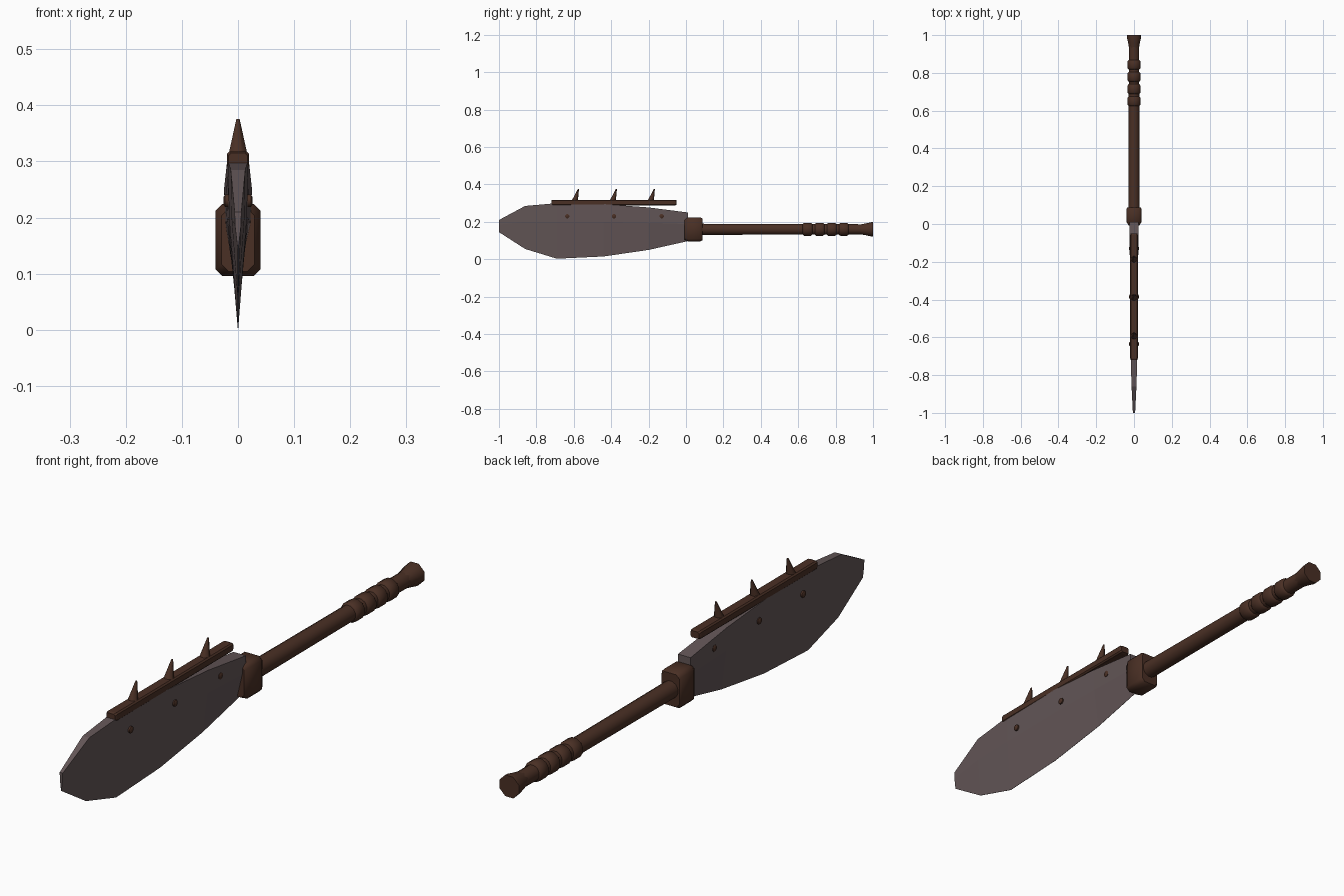
import bpy, bmesh, math
from mathutils import Vector

cube = bpy.data.objects.get("Cube")
if cube:
    bpy.data.objects.remove(cube, do_unlink=True)


def material(name, color):
    m = bpy.data.materials.new(name)
    m.use_nodes = True
    m.diffuse_color = (*color, 1)
    bsdf = m.node_tree.nodes["Principled BSDF"]
    bsdf.inputs["Base Color"].default_value = (*color, 1)
    bsdf.inputs["Roughness"].default_value = 0.8
    return m


steel = material("dull steel", (0.125, 0.093, 0.095))
wood = material("dark wood", (0.068, 0.029, 0.018))


def loft(name, rings, mat, smooth=None):
    """Skin a list of equal-length point rings and cap both ends."""
    bm = bmesh.new()
    loops = [[bm.verts.new(p) for p in ring] for ring in rings]
    n = len(loops[0])
    for a, b in zip(loops, loops[1:]):
        for i in range(n):
            j = (i + 1) % n
            bm.faces.new((a[i], a[j], b[j], b[i]))
    bm.faces.new(loops[0])
    bm.faces.new(loops[-1])
    bmesh.ops.recalc_face_normals(bm, faces=bm.faces)
    mesh = bpy.data.meshes.new(name)
    bm.to_mesh(mesh)
    bm.free()
    obj = bpy.data.objects.new(name, mesh)
    bpy.context.collection.objects.link(obj)
    mesh.materials.append(mat)
    if smooth:
        bpy.ops.object.select_all(action='DESELECT')
        obj.select_set(True)
        bpy.context.view_layer.objects.active = obj
        bpy.ops.object.shade_smooth_by_angle(angle=math.radians(smooth))
    return obj


def circle(center, axis, radius, sides):
    """Ring of points around an axis."""
    axis = Vector(axis).normalized()
    u = axis.cross(Vector((0, 0, 1)) if abs(axis.z) < 0.7 else Vector((0, 1, 0))).normalized()
    v = axis.cross(u)
    angles = [math.tau * (i + 0.5) / sides for i in range(sides)]
    return [Vector(center) + radius * (math.cos(t) * u + math.sin(t) * v) for t in angles]


def chamfered(y, z, w, h, c):
    """Rectangle with cut corners, standing across y."""
    pts = [(w, h - c), (w - c, h), (c - w, h), (-w, h - c),
           (-w, c - h), (c - w, -h), (w - c, -h), (w, c - h)]
    return [(px, y, z + pz) for px, pz in pts]


AXIS = 0.16   # height of the handle

# Blade: wedge section with a flat spine (y, top, ridge, bottom, half width)
stations = [(-1.0, 0.21, 0.185, 0.145, 0.006), (-0.86, 0.285, 0.2, 0.055, 0.013),
            (-0.69, 0.3, 0.2, 0.003, 0.018), (-0.44, 0.295, 0.2, 0.015, 0.02),
            (-0.2, 0.277, 0.195, 0.05, 0.022), (0.01, 0.25, 0.188, 0.097, 0.025)]
loft("blade", [[(w, y, top), (w * 0.88, y, mid), (0.0005, y, low),
                (-0.0005, y, low), (-w * 0.88, y, mid), (-w, y, top)]
               for y, top, mid, low, w in stations], steel)

# Collar joining blade and handle
loft("collar", [chamfered(y, AXIS, w, h, 0.012) for y, w, h in
                ((-0.007, 0.029, 0.056), (0.012, 0.04, 0.064),
                 (0.078, 0.04, 0.064), (0.088, 0.035, 0.058))], wood, 50)

# Handle shaft and flared pommel
loft("shaft", [circle((0, y, AXIS), (0, 1, 0), r, 12) for y, r in
               ((0.07, 0.031), (0.3, 0.03), (0.96, 0.028))], wood, 40)
loft("pommel", [circle((0, y, AXIS), (0, 1, 0), r, 8) for y, r in
                ((0.93, 0.028), (0.96, 0.034), (0.99, 0.041), (1.0, 0.041))], wood, 50)

# Grip rings
for i in range(4):
    y = 0.65 + i * 0.0645
    loft(f"grip_ring_{i + 1}", [circle((0, y + d, AXIS), (0, 1, 0), r, 12) for d, r in
                                ((-0.026, 0.029), (-0.018, 0.036),
                                 (0.018, 0.036), (0.026, 0.029))], wood, 50)

# Rail along the spine
loft("spine_rail", [chamfered(y, 0.303, w, h, 0.005) for y, w, h in
                    ((-0.72, 0.017, 0.012), (-0.712, 0.02, 0.015),
                     (-0.058, 0.02, 0.015), (-0.05, 0.017, 0.012))], wood)

# Spikes leaning back along the rail
for i in range(3):
    y = -0.597 + i * 0.203
    loft(f"spike_{i + 1}", [circle((0, y, 0.305), (0, 0, 1), 0.02, 8),
                            circle((0, y + 0.022, 0.376), (0, 0, 1), 0.003, 8)], wood, 50)

# Studs on both faces of the blade
for side, label in ((1, "left"), (-1, "right")):
    for i, y in enumerate((-0.635, -0.385, -0.13)):
        loft(f"{label}_stud_{i + 1}", [circle((side * x, y, 0.23), (1, 0, 0), r, 8) for x, r in
                                       ((0.01, 0.012), (0.023, 0.012), (0.026, 0.007))], wood, 50)
